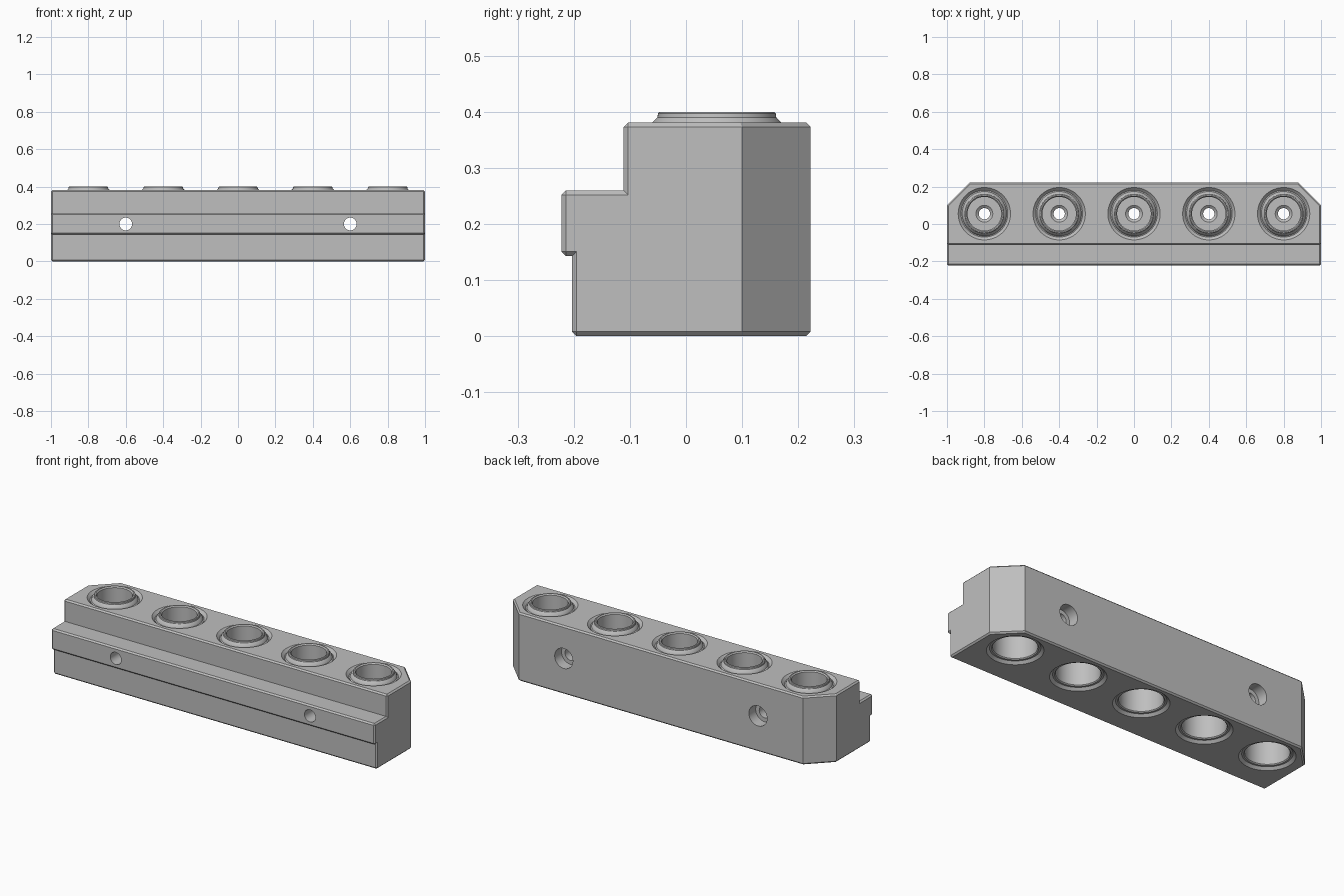
import bpy
import bmesh
import math
from mathutils import Matrix, Vector

if "Cube" in bpy.data.objects:
    bpy.data.objects.remove(bpy.data.objects["Cube"], do_unlink=True)

grey = bpy.data.materials.new("machined_grey")
grey.use_nodes = True
grey.diffuse_color = (0.52, 0.52, 0.52, 1)
grey.node_tree.nodes["Principled BSDF"].inputs["Base Color"].default_value = grey.diffuse_color

PORTS = [-0.8, -0.4, 0, 0.4, 0.8]
PORT_Y = 0.055
TOP = 0.381
BACK = 0.222


def make_object(name, bm):
    bmesh.ops.recalc_face_normals(bm, faces=bm.faces)
    mesh = bpy.data.meshes.new(name)
    bm.to_mesh(mesh)
    bm.free()
    mesh.materials.append(grey)
    obj = bpy.data.objects.new(name, mesh)
    bpy.context.collection.objects.link(obj)
    return obj


def activate(obj):
    bpy.ops.object.select_all(action="DESELECT")
    obj.select_set(True)
    bpy.context.view_layer.objects.active = obj


def lathe(bm, points, matrix, closed=False):
    """Spin (radius, height) points about the local z axis."""
    verts = [bm.verts.new((r, 0, z)) for r, z in points]
    edges = [bm.edges.new(pair) for pair in zip(verts, verts[1:])]
    if closed:
        edges.append(bm.edges.new((verts[-1], verts[0])))
    before = set(bm.verts) - set(verts)
    bmesh.ops.spin(bm, geom=verts + edges, cent=(0, 0, 0), axis=(0, 0, 1),
                   angle=math.tau, steps=64, use_merge=False)
    new = [v for v in bm.verts if v not in before]
    bmesh.ops.transform(bm, matrix=matrix, verts=new)
    bmesh.ops.remove_doubles(bm, verts=new, dist=0.00001)


# Stepped block: profile extruded along x
profile = [(BACK, 0), (-0.203, 0), (-0.203, 0.143), (-0.222, 0.143),
           (-0.222, 0.26), (-0.111, 0.26), (-0.111, TOP), (BACK, TOP)]
bm = bmesh.new()
face = bm.faces.new([bm.verts.new((-1, y, z)) for y, z in profile])
extruded = bmesh.ops.extrude_face_region(bm, geom=[face])
bmesh.ops.translate(bm, vec=(2, 0, 0),
                    verts=[v for v in extruded["geom"] if isinstance(v, bmesh.types.BMVert)])

# Angled back corners
for side in (-1, 1):
    cut = bmesh.ops.bisect_plane(bm, geom=bm.verts[:] + bm.edges[:] + bm.faces[:],
                                 plane_co=(side, 0.1, 0), plane_no=Vector((side, 1, 0)),
                                 clear_outer=True)
    rim = [e for e in cut["geom_cut"] if isinstance(e, bmesh.types.BMEdge)]
    bmesh.ops.holes_fill(bm, edges=rim)
bmesh.ops.recalc_face_normals(bm, faces=bm.faces)

# Small chamfer on the outer right-angled edges
sharp = [e for e in bm.edges if e.is_convex and e.calc_face_angle(0) > math.radians(50)]
bmesh.ops.bevel(bm, geom=sharp, offset=0.008, segments=1, affect="EDGES", profile=0.5)
block = make_object("block", bm)

# Cutters for the ports and the two counterbored screw holes
bm = bmesh.new()
for x in PORTS:
    lathe(bm, [(0, -0.01), (0.15, -0.01), (0.125, 0.015), (0.125, TOP - 0.015),
               (0.15, TOP + 0.01), (0, TOP + 0.01)], Matrix.Translation((x, PORT_Y, 0)))
for x in (-0.6, 0.6):
    lathe(bm, [(0, -0.3), (0.034, -0.3), (0.034, BACK - 0.06),
               (0.056, BACK - 0.06), (0.056, 0.3), (0, 0.3)],
          Matrix.Translation((x, 0, 0.2)) @ Matrix.Rotation(-math.pi / 2, 4, "X"))
cutter = make_object("hole_cutter", bm)
cutter.hide_render = True
mod = block.modifiers.new("holes", "BOOLEAN")
mod.operation = "DIFFERENCE"
mod.solver = "EXACT"
mod.object = cutter
activate(block)
bpy.ops.object.modifier_apply(modifier=mod.name)
bpy.data.objects.remove(cutter, do_unlink=True)
bpy.ops.object.shade_smooth_by_angle(angle=math.radians(30))

# Bushings: raised collar, upper pocket, web with a small hole, lower pocket
bushing = [(0.125, 0.013), (0.125, 0.368), (0.119, 0.37), (0.115, 0.381), (0.106, 0.39),
           (0.105, 0.397), (0.102, 0.4), (0.096, 0.4), (0.09, 0.394), (0.09, 0.22),
           (0.045, 0.22), (0.03, 0.208), (0.03, 0.195), (0.11, 0.195), (0.11, 0.018),
           (0.115, 0.013)]
for number, x in enumerate(PORTS, 1):
    bm = bmesh.new()
    lathe(bm, bushing, Matrix.Translation((x, PORT_Y, 0)), closed=True)
    activate(make_object(f"bushing_{number}", bm))
    bpy.ops.object.shade_smooth_by_angle(angle=math.radians(30))
